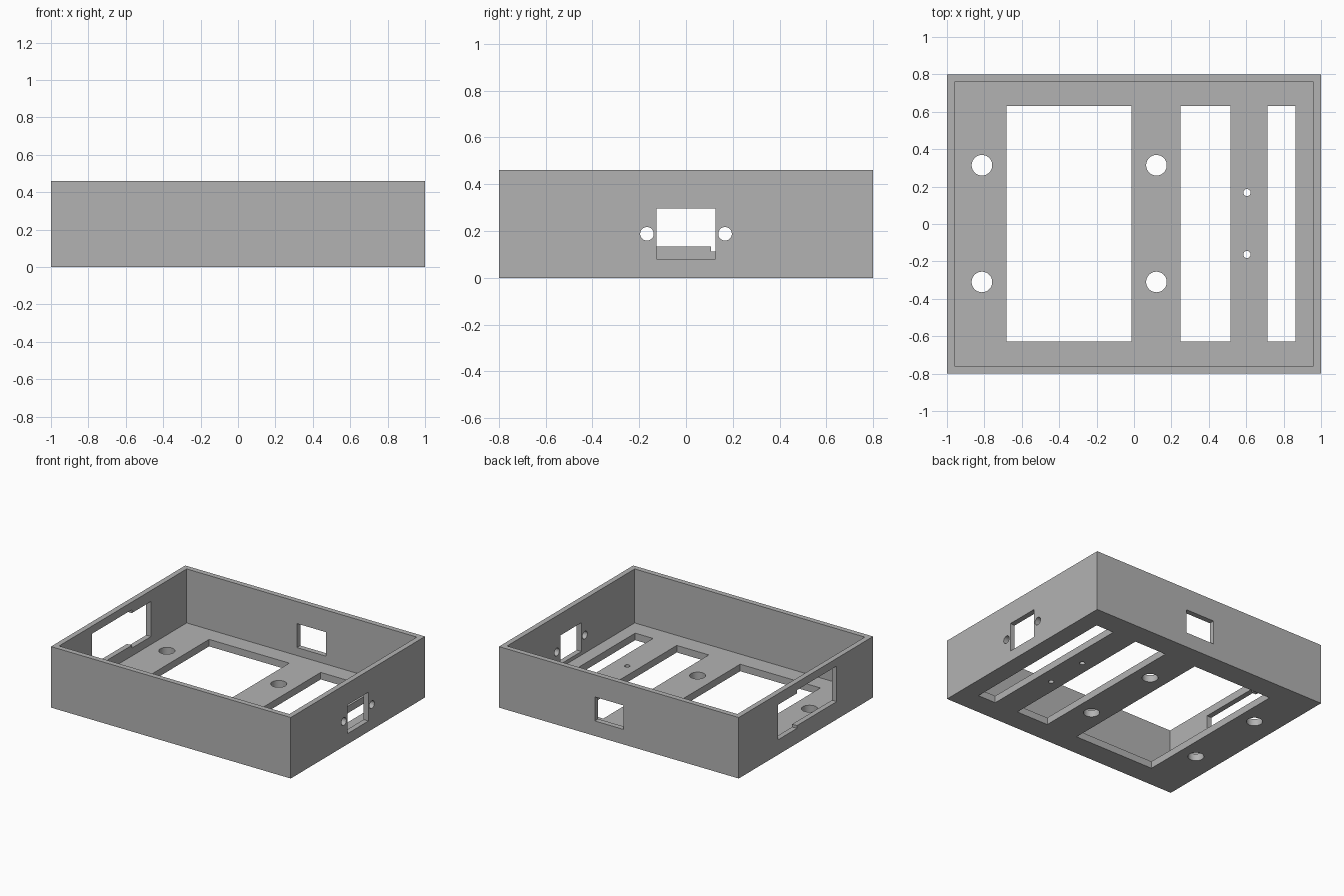
import bpy
import bmesh
from math import cos, sin, tau
from mathutils import Vector

cube = bpy.data.objects.get("Cube")
if cube:
    bpy.data.objects.remove(cube, do_unlink=True)

WIDTH, DEPTH, HEIGHT = 2.0, 1.6, 0.46
WALL, FLOOR = 0.04, 0.053

grey = bpy.data.materials.new("plain grey")
grey.use_nodes = True
colour = (0.45, 0.45, 0.45, 1)
grey.diffuse_color = colour
grey.node_tree.nodes["Principled BSDF"].inputs["Base Color"].default_value = colour


def prism(name, outline, axis, low, high):
    """Extrude a 2D outline along x, y or z, between low and high."""
    place = {"x": lambda a, b, t: (t, a, b),
             "y": lambda a, b, t: (a, t, b),
             "z": lambda a, b, t: (a, b, t)}[axis]
    bm = bmesh.new()
    face = bm.faces.new([bm.verts.new(place(a, b, low)) for a, b in outline])
    made = bmesh.ops.extrude_face_region(bm, geom=[face])["geom"]
    step = Vector(place(0, 0, high - low))
    bmesh.ops.translate(bm, vec=step, verts=[v for v in made if isinstance(v, bmesh.types.BMVert)])
    bmesh.ops.recalc_face_normals(bm, faces=bm.faces)
    mesh = bpy.data.meshes.new(name)
    bm.to_mesh(mesh)
    bm.free()
    mesh.materials.append(grey)
    obj = bpy.data.objects.new(name, mesh)
    bpy.context.collection.objects.link(obj)
    return obj


def rect(a0, a1, b0, b1):
    return [(a0, b0), (a1, b0), (a1, b1), (a0, b1)]


def circle(a, b, radius, sides=48):
    return [(a + radius * cos(tau * i / sides), b + radius * sin(tau * i / sides))
            for i in range(sides)]


# Solid block that becomes the open tray
x, y = WIDTH / 2, DEPTH / 2
tray = prism("enclosure_tray", rect(-x, x, -y, y), "z", 0, HEIGHT)
cutters = [prism("cavity_cutter", rect(WALL - x, x - WALL, WALL - y, y - WALL), "z", FLOOR, 1)]


def cut(outline, axis, low, high):
    cutters.append(prism("opening_cutter", outline, axis, low, high))


# Long slots in the floor
for x0, x1 in [(-0.682, -0.013), (0.249, 0.516), (0.714, 0.863)]:
    cut(rect(x0, x1, -0.627, 0.63), "z", -0.1, 0.1)

# Mounting holes and small screw holes in the floor
for hx in (-0.813, 0.12):
    for hy in (-0.31, 0.314):
        cut(circle(hx, hy, 0.055), "z", -0.1, 0.1)
for hy in (-0.163, 0.168):
    cut(circle(0.604, hy, 0.019), "z", -0.1, 0.1)

# Connector window with a screw hole on each side
cut(rect(-0.126, 0.126, 0.08, 0.297), "x", 0.9, 1.1)
for side in (-1, 1):
    cut(circle(side * 0.167, 0.188, 0.029), "x", 0.9, 1.1)

# Stepped opening in the opposite wall
cut([(-0.367, 0.134), (0.106, 0.134), (0.106, 0.113), (0.334, 0.113),
     (0.334, 0.377), (0.106, 0.377), (0.106, 0.402), (-0.367, 0.402)], "x", -1.1, -0.9)

# Window in the back wall
cut(rect(-0.04, 0.2, 0.113, 0.294), "y", 0.7, 0.9)

# Carve everything out of the block, then drop the cutters
for cutter in cutters:
    mod = tray.modifiers.new("cut", "BOOLEAN")
    mod.operation = "DIFFERENCE"
    mod.solver = "EXACT"
    mod.object = cutter
    cutter.hide_render = True
bpy.context.view_layer.update()
carved = bpy.data.meshes.new_from_object(tray.evaluated_get(bpy.context.evaluated_depsgraph_get()))
tray.modifiers.clear()
tray.data = carved
for cutter in cutters:
    bpy.data.objects.remove(cutter, do_unlink=True)

# Round hole walls, sharp edges elsewhere
bpy.ops.object.select_all(action="DESELECT")
tray.select_set(True)
bpy.context.view_layer.objects.active = tray
bpy.ops.object.shade_smooth_by_angle()
